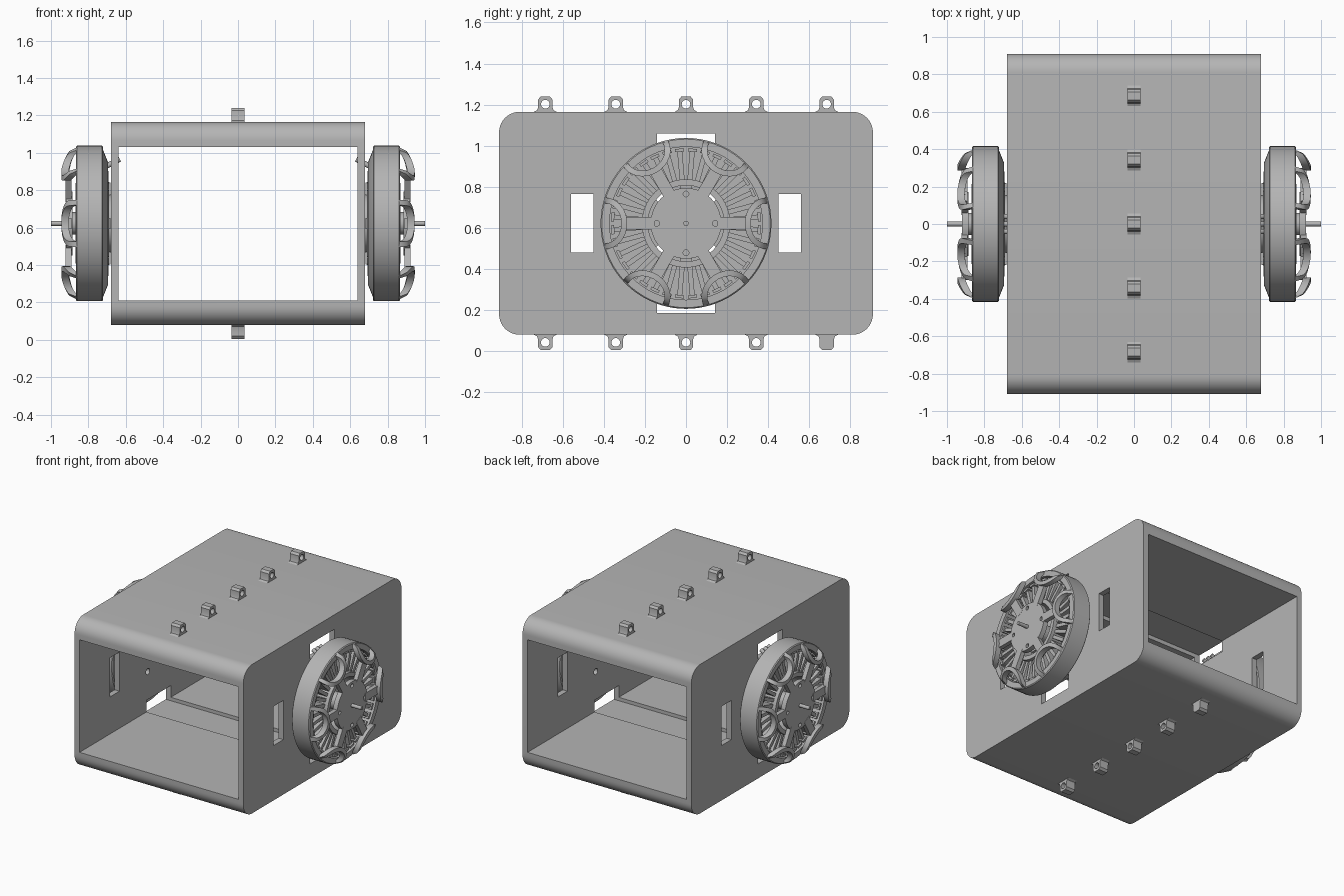
import bpy, bmesh, math
from mathutils import Matrix, Vector

old = bpy.data.objects.get("Cube")
if old:
    bpy.data.objects.remove(old, do_unlink=True)

grey = bpy.data.materials.new("plain_grey")
grey.use_nodes = True
colour = (0.46, 0.46, 0.46, 1)
grey.diffuse_color = colour
grey.node_tree.nodes["Principled BSDF"].inputs["Base Color"].default_value = colour
AXIS = 0.622  # height of the wheel axis


def finish(name, bm, mirror=False, cutter=False, cuts=()):
    bmesh.ops.recalc_face_normals(bm, faces=bm.faces[:])
    me = bpy.data.meshes.new(name)
    bm.to_mesh(me)
    bm.free()
    ob = bpy.data.objects.new(name, me)
    bpy.context.collection.objects.link(ob)
    me.materials.append(grey)
    for c in cuts:
        m = ob.modifiers.new("cut", 'BOOLEAN')
        m.object, m.solver = c, 'EXACT'
    if mirror:
        ob.modifiers.new("mirror", 'MIRROR')
    if cutter:
        ob.hide_render = True
        ob.hide_set(True)
        ob.display_type = 'WIRE'
    else:
        bpy.ops.object.select_all(action='DESELECT')
        ob.select_set(True)
        bpy.context.view_layer.objects.active = ob
        bpy.ops.object.shade_smooth_by_angle(angle=math.radians(35))
    return ob


def box(bm, x0, x1, y0, y1, z0, z1, turn=0):
    """Box between limits; turn rotates it about the wheel axis."""
    m = Matrix.Translation(((x0 + x1) / 2, (y0 + y1) / 2, (z0 + z1) / 2))
    m = m @ Matrix.Diagonal((x1 - x0, y1 - y0, z1 - z0, 1))
    if turn:
        c = Vector((0, 0, AXIS))
        m = Matrix.Translation(c) @ Matrix.Rotation(turn, 4, 'X') @ Matrix.Translation(-c) @ m
    return bmesh.ops.create_cube(bm, size=1, matrix=m)["verts"]


def rod(bm, a, b, r, n=16):
    a, b = Vector(a), Vector(b)
    q = (b - a).to_track_quat('Z', 'Y').to_matrix().to_4x4()
    bmesh.ops.create_cone(bm, cap_ends=True, segments=n, radius1=r, radius2=r,
                          depth=(b - a).length, matrix=Matrix.Translation((a + b) / 2) @ q)


def polar(r, angle, x):
    return Vector((x, r * math.cos(angle), AXIS + r * math.sin(angle)))


def skin(bm, loops, closed):
    """Join matching vertex loops with quads."""
    n, k = len(loops), len(loops[0])
    for i in range(n if closed else n - 1):
        a, b = loops[i], loops[(i + 1) % n]
        for j in range(k):
            bm.faces.new((a[j], a[(j + 1) % k], b[(j + 1) % k], b[j]))
    if not closed:
        bm.faces.new(loops[0])
        bm.faces.new(loops[-1])


def lathe(bm, profile, n=72):
    """Turn a closed (radius, x) outline about the wheel axis."""
    skin(bm, [[bm.verts.new(polar(r, math.tau * i / n, x)) for r, x in profile]
              for i in range(n)], True)


# Cutters: front-to-back opening, side slots, bolt holes
bm = bmesh.new()
box(bm, -0.64, 0.64, -1, 1, 0.21, 1.03)
opening = finish("opening_cutter", bm, cutter=True)

bm = bmesh.new()
for s in (-1, 1):
    box(bm, -0.8, 0.8, *sorted((s * 0.45, s * 0.56)), 0.48, 0.765)
    box(bm, -0.8, 0.8, -0.14, 0.14, *sorted((AXIS + s * 0.327, AXIS + s * 0.437)))
for i in range(4):
    a = math.pi / 4 + i * math.pi / 2
    rod(bm, polar(0.175, a, -0.8), polar(0.175, a, 0.8), 0.022)
slots = finish("slot_cutter", bm, cutter=True)

bm = bmesh.new()
for i in range(4):
    a = i * math.pi / 2
    rod(bm, polar(0.143, a, 0.85), polar(0.143, a, 1), 0.014)
bolts = finish("bolt_hole_cutter", bm, cutter=True)

# Open-ended housing with rounded long edges
bm = bmesh.new()
box(bm, -0.68, 0.68, -0.91, 0.91, 0.08, 1.165)
along = [e for e in bm.edges if abs(e.verts[0].co.x - e.verts[1].co.x) > 1]
bmesh.ops.bevel(bm, geom=along, offset=0.1, segments=10, profile=0.5, affect='EDGES')
finish("housing", bm, cuts=(opening, slots))

# Eyelet tabs along the top and bottom
TAB = [(0.055, -0.01), (0.055, 0), (0.04, 0.008), (0.035, 0.022), (0.035, 0.06), (0.022, 0.075)]
spots = (-0.685, -0.342, 0, 0.342, 0.685)
for label, base, up in (("top", 1.165, 1), ("bottom", 0.08, -1)):
    bm, holes = bmesh.new(), bmesh.new()
    for y0 in spots:
        outline = TAB + [(-y, z) for y, z in reversed(TAB)]
        skin(bm, [[bm.verts.new((x, y0 + y, base + up * z)) for y, z in outline]
                  for x in (-0.035, 0.035)], False)
        if up > 0 or y0 < 0.6:  # the last lower tab is solid
            z = base + up * 0.037
            rod(holes, (-0.1, y0, z), (0.1, y0, z), 0.021, 20)
    cutter = finish(label + "_tab_hole_cutter", holes, cutter=True)
    finish(label + "_tabs", bm, cuts=(cutter,))

# Wheel rim
bm = bmesh.new()
lathe(bm, [(0.372, 0.722), (0.41, 0.722), (0.416, 0.728), (0.416, 0.86), (0.41, 0.866), (0.372, 0.866)])
finish("wheel_rim", bm, mirror=True)

# Coned backing and mounting base against the housing wall
bm = bmesh.new()
lathe(bm, [(0.2, 0.69), (0.33, 0.696), (0.395, 0.722), (0.395, 0.74), (0.2, 0.74)])
finish("wheel_backing", bm, mirror=True)
bm = bmesh.new()
rod(bm, polar(0, 0, 0.675), polar(0, 0, 0.72), 0.155, 48)
for turn in (0, math.pi / 2):
    box(bm, 0.682, 0.715, -0.22, 0.22, AXIS - 0.03, AXIS + 0.03, turn)
finish("mounting_base", bm, mirror=True)

# Stator core with radial teeth
bm = bmesh.new()
lathe(bm, [(0.185, 0.735), (0.215, 0.735), (0.215, 0.87), (0.185, 0.87)])
finish("stator_core", bm, mirror=True)
bm = bmesh.new()
for i in range(36):
    a = math.tau * (i + 0.5) / 36
    box(bm, 0.735, 0.845, 0.21, 0.362, AXIS - 0.012, AXIS + 0.012, a)
    box(bm, 0.735, 0.855, 0.35, 0.365, AXIS - 0.022, AXIS + 0.022, a)
finish("stator_teeth", bm, mirror=True)

# Hub plate, spokes, and arches that tie the spokes to the rim
bm = bmesh.new()
rod(bm, polar(0, 0, 0.885), polar(0, 0, 0.92), 0.172, 64)
finish("hub_plate", bm, mirror=True, cuts=(bolts,))
bm = bmesh.new()
for i in range(6):
    box(bm, 0.89, 0.921, 0.15, 0.30, AXIS - 0.03, AXIS + 0.03, i * math.pi / 3)
finish("hub_spokes", bm, mirror=True)

bm = bmesh.new()
STEPS = 16
for i in range(6):
    a = i * math.pi / 3
    loops = []
    for k in range(STEPS + 1):
        t = math.pi * (k / STEPS - 0.5)
        top = 0.865 + 0.08 * max(0, math.cos(t)) ** 0.45
        loop = []
        for off, x in ((-0.014, top), (0.014, top), (0.014, top - 0.04), (-0.014, top - 0.04)):
            radial = 0.395 - (0.095 + off) * math.cos(t)
            side = (0.112 + off) * math.sin(t)
            p = polar(math.hypot(radial, side), a + math.atan2(side, radial), x)
            loop.append(bm.verts.new(p))
        loops.append(loop)
    skin(bm, loops, False)
finish("rim_arches", bm, mirror=True)

# Axle and the motor leads passing through the upper slot
bm = bmesh.new()
rod(bm, polar(0, 0, 0.68), polar(0, 0, 1.0), 0.013)
rod(bm, polar(0, 0, 0.70), polar(0, 0, 0.89), 0.06, 32)
finish("axle", bm, mirror=True)
bm = bmesh.new()
for y in (-0.04, 0, 0.04):
    rod(bm, (0.72, y, 0.92), (0.632, y, 0.965), 0.014, 12)
finish("motor_leads", bm, mirror=True)
